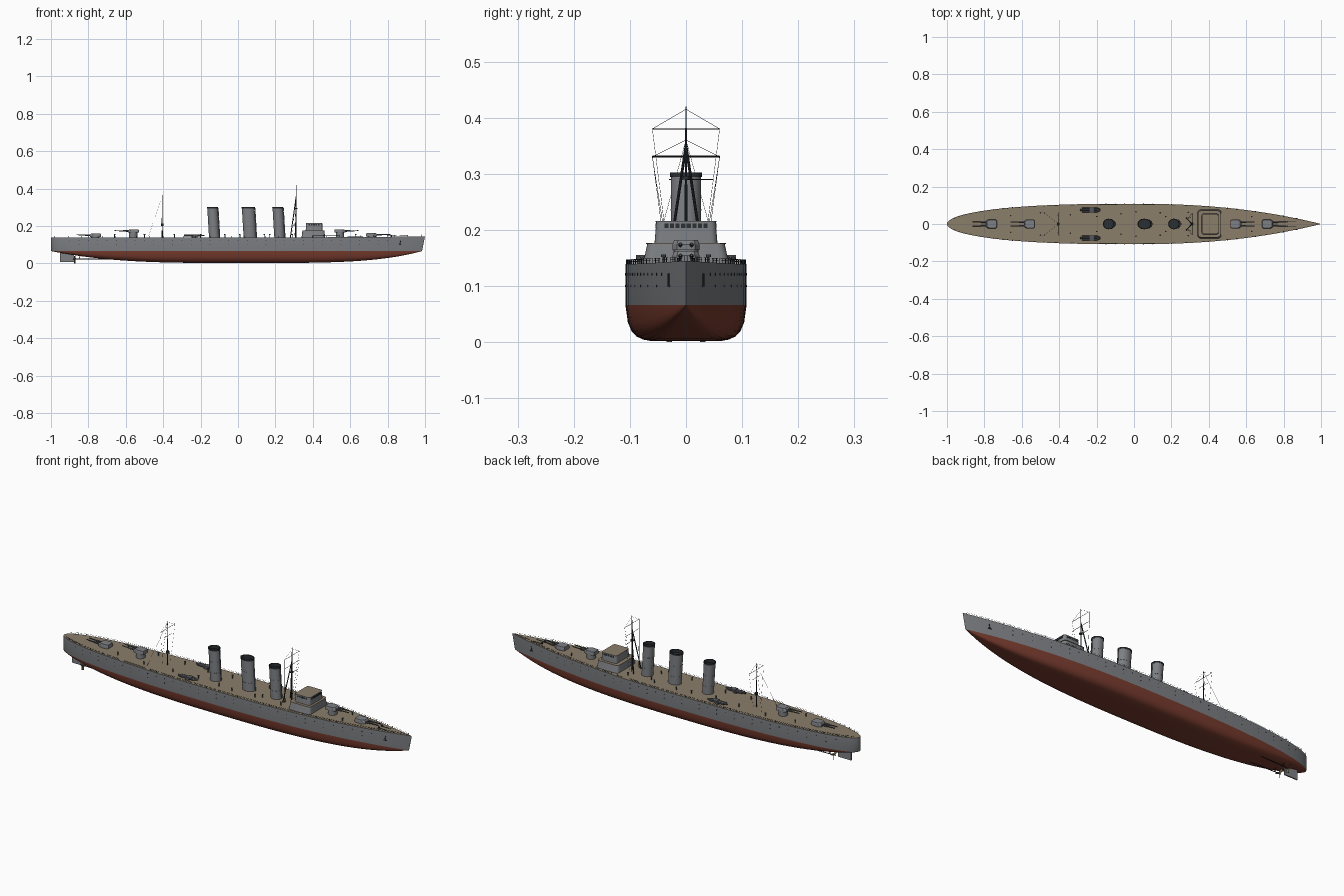
import bpy, bmesh, math
from mathutils import Vector, Matrix

if "Cube" in bpy.data.objects:
    bpy.data.objects.remove(bpy.data.objects["Cube"])


def material(name, col):
    m = bpy.data.materials.new(name)
    m.diffuse_color = (*col, 1)
    m.use_nodes = True
    m.node_tree.nodes["Principled BSDF"].inputs["Base Color"].default_value = m.diffuse_color
    return m


GREY = material("hull grey", (0.205, 0.215, 0.23))
RED = material("red bottom paint", (0.19, 0.045, 0.028))
TAN = material("deck planking", (0.26, 0.21, 0.145))
DARK = material("dark steel", (0.025, 0.03, 0.033))
GUN = material("gun metal", (0.09, 0.097, 0.105))
BRASS = material("propeller bronze", (0.16, 0.12, 0.06))


def finish(name, bm, *mats):
    bmesh.ops.remove_doubles(bm, verts=bm.verts[:], dist=1e-6)
    bmesh.ops.recalc_face_normals(bm, faces=bm.faces[:])
    me = bpy.data.meshes.new(name)
    bm.to_mesh(me)
    bm.free()
    for m in mats:
        me.materials.append(m)
    ob = bpy.data.objects.new(name, me)
    bpy.context.collection.objects.link(ob)
    return ob


def box(bm, c, s):
    bmesh.ops.create_cube(bm, size=1, matrix=Matrix.Translation(c) @ Matrix.Diagonal((*s, 1)))


def rod(bm, a, b, r, r2=None, n=8):
    a, b = Vector(a), Vector(b)
    d = b - a
    mat = Matrix.Translation((a + b) / 2) @ d.to_track_quat('Z', 'Y').to_matrix().to_4x4()
    bmesh.ops.create_cone(bm, cap_ends=True, segments=n, radius1=r,
                          radius2=r if r2 is None else r2, depth=d.length, matrix=mat)


def loft(bm, rings, mats=None, cap=(True, True), cap_mats=(0, 0)):
    vs = [[bm.verts.new(p) for p in ring] for ring in rings]
    n = len(vs[0])
    for k in range(len(vs) - 1):
        for i in range(n):
            j = (i + 1) % n
            f = bm.faces.new((vs[k][i], vs[k][j], vs[k + 1][j], vs[k + 1][i]))
            f.material_index = mats[k] if mats else 0
    for use, ring, m in zip(cap, (vs[0], vs[-1]), cap_mats):
        if use:
            bm.faces.new(ring).material_index = m


def rounded(cx, hx, hy, r, z, n=4):
    pts = []
    for q, (sx, sy) in enumerate(((1, 1), (-1, 1), (-1, -1), (1, -1))):
        for i in range(n + 1):
            a = math.pi / 2 * (q + i / n)
            pts.append((cx + sx * (hx - r) + r * math.cos(a), sy * (hy - r) + r * math.sin(a), z))
    return pts


# Hull shape rules
WL = 0.066


def beam(x):
    t = min(abs(x), 1)
    return 0.108 * (1 - t ** 2.3) if x > 0 else 0.108 * (1 - t ** 2.6) ** 0.5


def keel(x):
    return 0.002 + (WL - 0.002) * abs(x) ** (4 if x > 0 else 3.2)


def deck(x):
    return 0.139 + 0.006 * max(x, 0) ** 3


# Hull: red below the waterline, grey sides, planked deck
bm = bmesh.new()
half = [(0.3, 0), (0.58, 0.0), (0.71, 0.04), (0.82, 0.13), (0.9, 0.28), (0.96, 0.52), (1, 1)]
rows = []
N = 56
for i in range(N + 1):
    x = -math.cos(math.pi * i / N)
    b, k, d = beam(x), keel(x), deck(x)
    sec = [(0, k)] + [(f * b, k + g * (WL - k)) for f, g in half] + [(b, d)]
    sec = [(-y, z) for y, z in sec[:0:-1]] + sec
    rake = 0.016 * max(x, 0) ** 8
    rows.append([bm.verts.new((x - rake * (d - z) / 0.08, y, z)) for y, z in sec])
for r0, r1 in zip(rows, rows[1:]):
    n = len(r0)
    for j in range(n):
        f = bm.faces.new((r0[j], r1[j], r1[(j + 1) % n], r0[(j + 1) % n]))
        f.material_index = 2 if j == n - 1 else 0 if j in (0, n - 2) else 1
bmesh.ops.dissolve_degenerate(bm, dist=1e-6, edges=bm.edges[:])
finish("hull", bm, GREY, RED, TAN)

# Portholes in two rows and anchors
bm = bmesh.new()
for s in (-1, 1):
    for z, step, x0 in ((0.121, 0.05, -0.9), (0.1, 0.1, -0.85)):
        for i in range(int(1.78 / step)):
            x = x0 + i * step
            y = beam(x) * s
            rod(bm, (x, y - s * 0.003, z), (x, y + s * 0.001, z), 0.0022)
finish("portholes", bm, DARK)
bm = bmesh.new()
for s in (-1, 1):
    y = s * (beam(0.87) + 0.001)
    rod(bm, (0.87, y, 0.122), (0.865, y, 0.1), 0.002)
    box(bm, (0.866, y, 0.1), (0.018, 0.004, 0.004))
    rod(bm, (0.87, s * 0.012, 0.143), (0.82, s * 0.012, 0.143), 0.0015)
    rod(bm, (0.82, s * 0.012, 0.14), (0.82, s * 0.012, 0.15), 0.004)
finish("anchors", bm, DARK)

# Guard rail round the deck
bm = bmesh.new()
for s in (-1, 1):
    prev = None
    for i in range(55):
        x = -0.98 + 1.96 * i / 54
        p = Vector((x, s * max(beam(x) - 0.002, 0.001), deck(x)))
        rod(bm, p, p + Vector((0, 0, 0.0085)), 0.0006, n=4)
        if prev:
            for h in (0.0045, 0.008):
                rod(bm, prev + Vector((0, 0, h)), p + Vector((0, 0, h)), 0.0003, n=4)
        prev = p
finish("guard_rail", bm, DARK)

# Funnels, raked aft, with dark open caps
for i, (cx, rx) in enumerate(((-0.127, 0.028), (0.064, 0.034), (0.222, 0.028))):
    def ring(z, k):
        return [(cx - 0.06 * (z - 0.14) + k * rx * math.cos(a), k * 0.027 * math.sin(a), z)
                for a in (2 * math.pi * j / 32 for j in range(32))]
    bm = bmesh.new()
    loft(bm, [ring(0.138, 1), ring(0.294, 1), ring(0.294, 1.05), ring(0.302, 1.05),
              ring(0.302, 0.93), ring(0.285, 0.93)], [0, 1, 1, 1, 1], cap_mats=(0, 1))
    for z in (0.18, 0.235):
        loft(bm, [ring(z, 1), ring(z, 1.025), ring(z + 0.002, 1.025), ring(z + 0.002, 1)],
             cap=(False, False))
    rod(bm, (cx + rx + 0.002, 0, 0.138), (cx + rx - 0.007, 0, 0.296), 0.002)
    finish("funnel_%d" % (i + 1), bm, GREY, DARK)

# Bridge: two tapered storeys with planked tops
bm = bmesh.new()
loft(bm, [rounded(0.403, 0.063, 0.077, 0.015, 0.138), rounded(0.403, 0.059, 0.069, 0.015, 0.175)])
loft(bm, [rounded(0.403, 0.061, 0.071, 0.015, 0.175), rounded(0.403, 0.061, 0.071, 0.015, 0.177)],
     [1], cap_mats=(1, 1))
loft(bm, [rounded(0.407, 0.045, 0.056, 0.012, 0.177), rounded(0.407, 0.043, 0.053, 0.012, 0.214)])
loft(bm, [rounded(0.407, 0.044, 0.054, 0.012, 0.214), rounded(0.407, 0.044, 0.054, 0.012, 0.216)],
     [0], cap_mats=(0, 1))
finish("bridge", bm, GREY, TAN)
bm = bmesh.new()
for i in range(8):
    box(bm, (0.4505, -0.035 + i * 0.01, 0.207), (0.003, 0.0075, 0.008))
for s in (-1, 1):
    for i in range(5):
        box(bm, (0.381 + i * 0.0125, s * 0.0536, 0.207), (0.009, 0.002, 0.008))
finish("bridge_windows", bm, DARK)

# Twin gun turrets; the inner pair stands on tall barbettes
for name, cx, d, base in (("fore_turret", 0.715, 1, 0.144), ("fore_high_turret", 0.545, 1, 0.164),
                          ("aft_high_turret", -0.56, -1, 0.164), ("aft_turret", -0.763, -1, 0.142)):
    bm = bmesh.new()
    rod(bm, (cx, 0, 0.136), (cx, 0, base), 0.022, n=24)
    plan = [(-0.03, 0.019), (-0.022, 0.024), (0.016, 0.024), (0.029, 0.016)]
    plan += [(x, -y) for x, y in plan[::-1]]
    loft(bm, [[(cx + d * x, y, base) for x, y in plan],
              [(cx + d * x, y, base + 0.01) for x, y in plan],
              [(cx + d * (x * 0.85 - 0.003), y * 0.88, base + 0.018) for x, y in plan]])
    finish(name, bm, GREY)
    bm = bmesh.new()
    for y in (-0.01, 0.01):
        rod(bm, (cx + d * 0.02, y, base + 0.009), (cx + d * 0.055, y, base + 0.0095), 0.0042, n=10)
        rod(bm, (cx + d * 0.05, y, base + 0.0095), (cx + d * 0.1, y, base + 0.011), 0.003, 0.0022, n=10)
    finish(name + "_barrels", bm, GUN)

# Triple torpedo tubes on both sides
for s, name in ((-1, "starboard"), (1, "port")):
    bm = bmesh.new()
    for k in (-1, 0, 1):
        y = s * 0.075 + k * 0.009
        rod(bm, (-0.29 + 0.012 * abs(k), y, 0.149), (-0.198, y, 0.149), 0.0042, n=12)
        rod(bm, (-0.198, y, 0.149), (-0.178, s * 0.075 + k * 0.004, 0.149), 0.0042, 0.001, n=12)
    rod(bm, (-0.235, s * 0.075, 0.137), (-0.235, s * 0.075, 0.146), 0.013, n=20)
    box(bm, (-0.225, s * 0.075, 0.151), (0.024, 0.028, 0.008))
    finish(name + "_torpedo_tubes", bm, GUN)

# Masts with yards, tripod legs, lookouts and rigging
bm = bmesh.new()
rod(bm, (0.308, 0, 0.137), (0.311, 0, 0.42), 0.0035, 0.001)
rod(bm, (-0.405, 0, 0.137), (-0.405, 0, 0.366), 0.003, 0.001)
rod(bm, (0.31, 0, 0.29), (0.31, 0, 0.296), 0.008, n=12)
rod(bm, (-0.405, 0, 0.2), (-0.405, 0, 0.212), 0.008, n=12)
rod(bm, (0.31, 0, 0.29), (0.31, 0.048, 0.29), 0.001)
for x, z, h in ((0.311, 0.38, 0.06), (0.31, 0.332, 0.06), (-0.405, 0.33, 0.06), (-0.405, 0.29, 0.03)):
    rod(bm, (x, -h, z), (x, h, z), 0.0009, n=6)
for s in (-1, 1):
    rod(bm, (0.28, s * 0.032, 0.137), (0.31, 0, 0.35), 0.0025)
    for a, b in (((0.31, 0, 0.415), (0.311, s * 0.06, 0.38)),
                 ((0.311, s * 0.06, 0.38), (0.29, s * 0.03, 0.142)),
                 ((0.31, s * 0.06, 0.332), (0.3, s * 0.035, 0.142)),
                 ((-0.405, 0, 0.36), (-0.405, s * 0.06, 0.33)),
                 ((-0.405, s * 0.06, 0.33), (-0.41, s * 0.03, 0.14)),
                 ((-0.405, 0, 0.36), (-0.48, s * 0.06, 0.14))):
        rod(bm, a, b, 0.0004, n=4)
finish("masts", bm, DARK)

# Deck ventilators
bm = bmesh.new()
for x, y in ((-0.34, 0.05), (-0.2, 0.04), (-0.07, 0.055), (0.01, 0.065), (0.14, 0.06), (0.17, 0.04),
             (0.29, 0.062), (-0.5, 0.06), (-0.66, 0.045), (0.63, 0.04)):
    for s in (-1, 1):
        rod(bm, (x, s * y, 0.137), (x, s * y, 0.152), 0.0022)
        rod(bm, (x, s * y, 0.152), (x, s * y, 0.156), 0.0042)
finish("ventilators", bm, GUN)

# Rudder, shafts and propellers
bm = bmesh.new()
side = [(-0.952, 0.006), (-0.878, 0.006), (-0.878, 0.05), (-0.952, 0.055)]
loft(bm, [[(x, y, z) for x, z in side] for y in (-0.003, 0.003)])
rod(bm, (-0.905, 0, 0.045), (-0.905, 0, 0.07), 0.004)
finish("rudder", bm, GREY)
bm = bmesh.new()
for s in (-1, 1):
    rod(bm, (-0.875, s * 0.03, 0.024), (-0.55, s * 0.04, 0.024), 0.002)
    for y in (0.015, 0.04):
        rod(bm, (-0.85, s * 0.03, 0.024), (-0.84, s * y, 0.05), 0.0015)
finish("propeller_shafts", bm, DARK)
bm = bmesh.new()
for s in (-1, 1):
    rod(bm, (-0.865, s * 0.03, 0.024), (-0.882, s * 0.03, 0.024), 0.005, 0.002)
    for k in range(3):
        m = (Matrix.Translation((-0.872, s * 0.03, 0.024)) @ Matrix.Rotation(k * math.tau / 3, 4, 'X')
             @ Matrix.Translation((0, 0, -0.013)) @ Matrix.Rotation(s * 0.6, 4, 'Z')
             @ Matrix.Diagonal((0.0015, 0.011, 0.022, 1)))
        bmesh.ops.create_cube(bm, size=1, matrix=m)
finish("propellers", bm, BRASS)

# Smooth shading that keeps edges sharp
for ob in bpy.context.collection.objects:
    ob.select_set(True)
    bpy.context.view_layer.objects.active = ob
bpy.ops.object.shade_smooth_by_angle(angle=math.radians(30))
